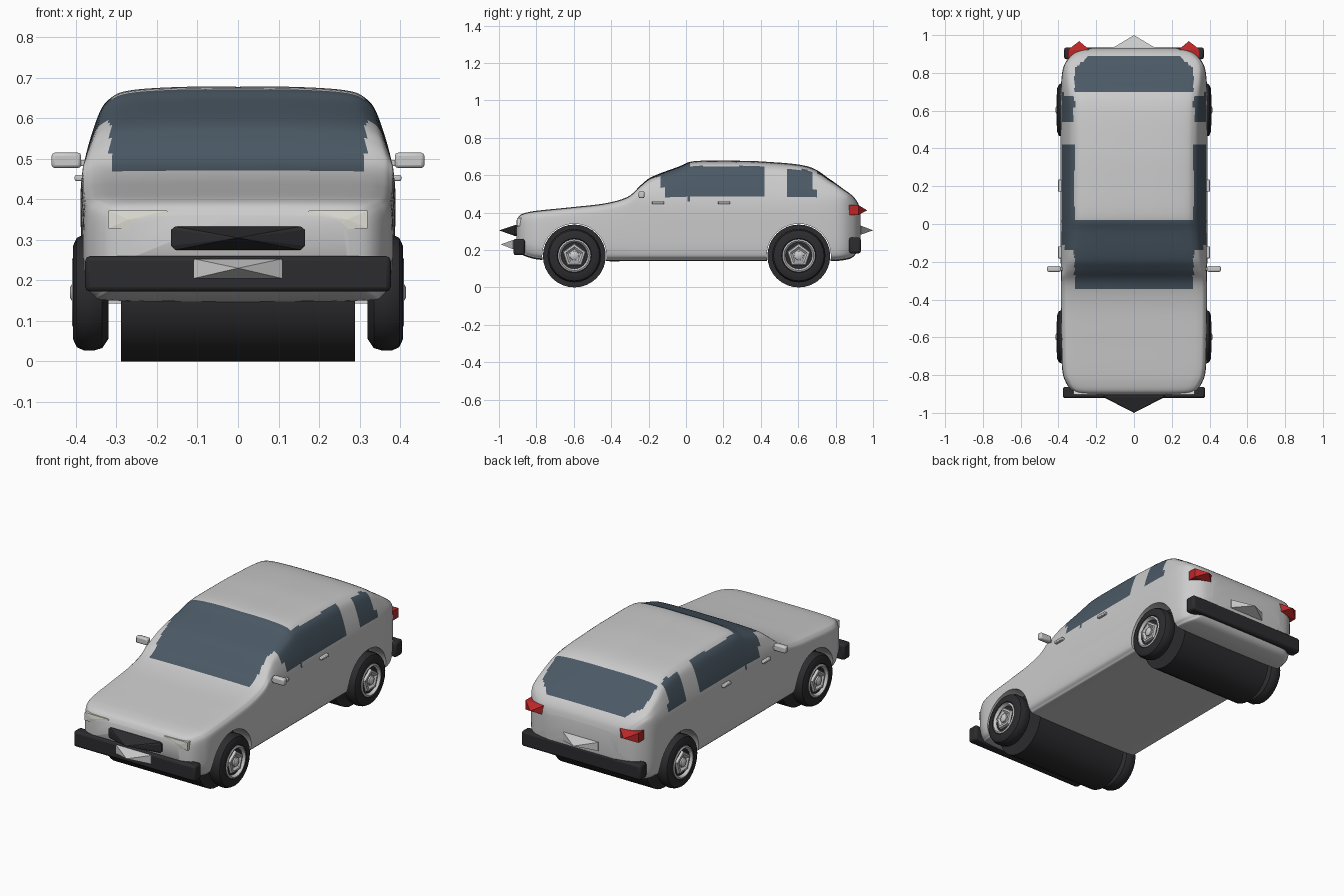
import bpy, bmesh, math
from mathutils import Vector

if "Cube" in bpy.data.objects:
    bpy.data.objects.remove(bpy.data.objects["Cube"])


def material(name, rgb):
    m = bpy.data.materials.new(name)
    m.diffuse_color = (*rgb, 1)
    m.use_nodes = True
    m.node_tree.nodes["Principled BSDF"].inputs["Base Color"].default_value = m.diffuse_color
    return m


DARK = material("black_plastic", (0.025, 0.025, 0.028))
GLASS = material("tinted_glass", (0.07, 0.10, 0.13))
RED = material("red_lens", (0.5, 0.02, 0.02))
CREAM = material("lamp_lens", (0.75, 0.75, 0.68))


def finish(bm, name, mat=None, angle=None, bevel=0):
    bmesh.ops.recalc_face_normals(bm, faces=bm.faces)
    me = bpy.data.meshes.new(name)
    bm.to_mesh(me)
    bm.free()
    ob = bpy.data.objects.new(name, me)
    bpy.context.collection.objects.link(ob)
    if mat:
        me.materials.append(mat)
    if bevel:
        b = ob.modifiers.new("bevel", 'BEVEL')
        b.width, b.segments = bevel, 2
    bpy.ops.object.select_all(action='DESELECT')
    bpy.context.view_layer.objects.active = ob
    ob.select_set(True)
    if angle:
        bpy.ops.object.shade_smooth_by_angle(angle=math.radians(angle))
    return ob


def curve(pts, n):
    """Catmull-Rom through the given points."""
    p = [Vector(q) for q in pts]
    p = [p[0]] + p + [p[-1]]
    out = []
    for i in range(1, len(p) - 2):
        a, b, c, d = p[i - 1:i + 3]
        for k in range(n):
            t = k / n
            out.append(0.5 * (2 * b + (c - a) * t + (2 * a - 5 * b + 4 * c - d) * t * t
                              + (3 * b - a - 3 * c + d) * t ** 3))
    return out + [p[-1]]


def bridge(bm, rings, closed=True):
    for a, b in zip(rings, rings[1:]):
        n = len(a)
        for i in range(n if closed else n - 1):
            bm.faces.new((a[i], a[(i + 1) % n], b[(i + 1) % n], b[i]))


def box(name, x, y, z, mat=None, bevel=0.008):
    bm = bmesh.new()
    rings = [[bm.verts.new((px, py, pz)) for px, pz in
              ((x[0], z[0]), (x[1], z[0]), (x[1], z[1]), (x[0], z[1]))] for py in y]
    bridge(bm, rings)
    bm.faces.new(rings[0])
    bm.faces.new(rings[1])
    return finish(bm, name, mat, 35, bevel)


def pointed(name, outline, back, front, apex, mat=None):
    """Panel with the (x, z) outline, its face fanned to a pointed centre."""
    bm = bmesh.new()
    rings = [[bm.verts.new((x, y, z)) for x, z in outline] for y in (back, front)]
    bridge(bm, rings)
    bm.faces.new(rings[0])
    tip = bm.verts.new(apex)
    n = len(outline)
    for i in range(n):
        bm.faces.new((rings[1][i], rings[1][(i + 1) % n], tip))
    return finish(bm, name, mat)


def lathe(name, profile, y, z, n, mat=None, s=1, angle=35, turn=0):
    """Spin an (x, radius) profile round the axle; open ends are capped."""
    bm = bmesh.new()
    rings = [[bm.verts.new((s * x, y + r * math.cos(2 * math.pi * k / n + turn),
                            z + r * math.sin(2 * math.pi * k / n + turn)))
              for k in range(n)] for x, r in profile]
    bridge(bm, rings)
    bm.faces.new(rings[0])
    bm.faces.new(rings[-1])
    return finish(bm, name, mat, angle)


# Body shell: stations (y, bottom, top, half width)
stations = [(-.905, .20, .36, .27), (-.885, .18, .388, .325), (-.84, .16, .403, .36),
            (-.77, .147, .413, .38), (-.6, .143, .43, .385), (-.43, .14, .45, .387),
            (-.31, .14, .485, .387), (-.24, .14, .548, .387), (-.18, .14, .592, .387),
            (-.04, .14, .645, .387), (.04, .14, .674, .387), (.22, .14, .677, .387),
            (.42, .14, .672, .387), (.65, .14, .647, .387), (.77, .14, .577, .383),
            (.84, .145, .527, .37), (.89, .16, .49, .335), (.92, .20, .45, .29),
            (.932, .25, .41, .23)]


def section(zb, zt, w):
    belt = min(.46, zt - .05)
    h = zt - belt
    k = min(1, h / .21)
    return [(0, zb), (w * .8, zb + .003), (w - .025, zb + .015), (w - .006, zb + .05),
            (w, (zb + belt) / 2), (w - .002, belt),
            (w - .006 - .034 * k, belt + .65 * h), (w - .025 - .05 * k, belt + .88 * h),
            (w - .08 - .05 * k, belt + .965 * h), (w * .33, zt), (0, zt)]


bm = bmesh.new()
rings = []
for y, zb, zt, w in curve(stations, 6):
    half = curve(section(zb, zt, w), 6)
    loop = [(p.x, p.y) for p in half] + [(-p.x, p.y) for p in half[-2:0:-1]]
    rings.append([bm.verts.new((x, y, z)) for x, z in loop])
bridge(bm, rings)
bm.faces.new(rings[0])
bm.faces.new(rings[-1])


# Window areas are coloured on the shell
def is_glass(c):
    x, y, z = abs(c.x), c.y, c.z
    if z < .46:
        return False
    if -.345 < y < .02 and x < .315 + max(0, y + .16) * .4:
        return True
    if .70 < y < .89 and z > .485 and x < min(.315, .315 - (y - .82)):
        return True
    if x > .305 and .475 < z < .648:
        front = -.10 - (z - .475) * .4
        if front < y < .41 + .25 * abs(z - .55):
            return True
        return .53 + .1 * abs(z - .54) < y < .70 - .25 * (z - .475) and z < .63
    return False


for f in bm.faces:
    f.material_index = int(is_glass(f.calc_center_median()))
body = finish(bm, "car_body")
body.data.materials.append(material("paint", (.8, .8, .8)))
body.data.materials.append(GLASS)

# Wheel arches cut through the shell, each with a dark full-width liner
for y, end in ((-.597, "front"), (.603, "rear")):
    cutter = lathe("arch_cutter", [(-.6, .172), (.6, .172)], y, .168, 40)
    cutter.hide_render = True
    mod = body.modifiers.new("arch", 'BOOLEAN')
    mod.operation, mod.object, mod.solver = 'DIFFERENCE', cutter, 'EXACT'
    bpy.context.view_layer.objects.active = body
    bpy.ops.object.modifier_apply(modifier=mod.name)
    bpy.data.objects.remove(cutter)
    lathe(end + "_arch_liner", [(-.289, .168), (.289, .168)], y, .168, 32, DARK)

    # Wheels: tyre, rim ring, five-sided spoke ring and hub
    for s, side in ((1, "right"), (-1, "left")):
        tag = f"{end}_{side}_"
        lathe(tag + "tyre", [(.32, .085), (.32, .115), (.335, .137), (.355, .143),
                             (.38, .143), (.398, .135), (.407, .115), (.407, .092),
                             (.395, .085)], y, .17, 24, DARK, s)
        lathe(tag + "rim", [(.37, .088), (.406, .088), (.41, .08), (.402, .073),
                            (.393, .07)], y, .17, 24, None, s)
        lathe(tag + "spoke_ring", [(.38, .07), (.408, .06), (.410, .048), (.400, .035)],
              y, .17, 5, None, s, 20, math.pi / 2)
        lathe(tag + "hub", [(.385, .026), (.408, .024), (.415, .012)], y, .17, 12, None, s)

bpy.ops.object.select_all(action='DESELECT')
bpy.context.view_layer.objects.active = body
body.select_set(True)
bpy.ops.object.shade_smooth_by_angle(angle=math.radians(40))


def rect(x0, x1, z0, z1):
    return [(x0, z0), (x1, z0), (x1, z1), (x0, z1)]


# Bumpers
box("front_bumper", (-.377, .377), (-.922, -.862), (.172, .26), DARK, .012)
box("rear_bumper", (-.37, .37), (.872, .935), (.182, .267), DARK, .012)

# Grille and number plates with pointed centres
grille = [(-.155, .275), (.155, .275), (.165, .285), (.165, .325),
          (.155, .333), (-.155, .333), (-.165, .325), (-.165, .285)]
pointed("grille", grille, -.88, -.915, (0, -1, .305), DARK)
pointed("front_plate", rect(-.108, .108, .205, .253), -.90, -.926, (0, -.99, .23))
pointed("rear_plate", rect(-.108, .108, .282, .33), .90, .935, (0, 1, .305))

# Lamps, mirrors and door handles on both sides
for s, side in ((1, "right"), (-1, "left")):
    lamp = [(s * x, z) for x, z in ((.165, .358), (.25, .325), (.32, .328),
                                    (.32, .372), (.175, .372))]
    pointed(side + "_headlight", lamp, -.865, -.903, (s * .27, -.906, .35), CREAM)
    pointed(side + "_tail_light", rect(s * .235, s * .35, .387, .44), .87, .922,
            (s * .29, .968, .412), RED)
    box(side + "_mirror", sorted((s * .387, s * .46)), (-.253, -.222), (.477, .515))
    box(side + "_mirror_stalk", sorted((s * .37, s * .40)), (-.245, -.23), (.482, .497), None, .002)
    for y, door in ((-.15, "front"), (.203, "rear")):
        box(f"{side}_{door}_door_handle", sorted((s * .375, s * .403)),
            (y - .032, y + .032), (.445, .46), None, .004)
